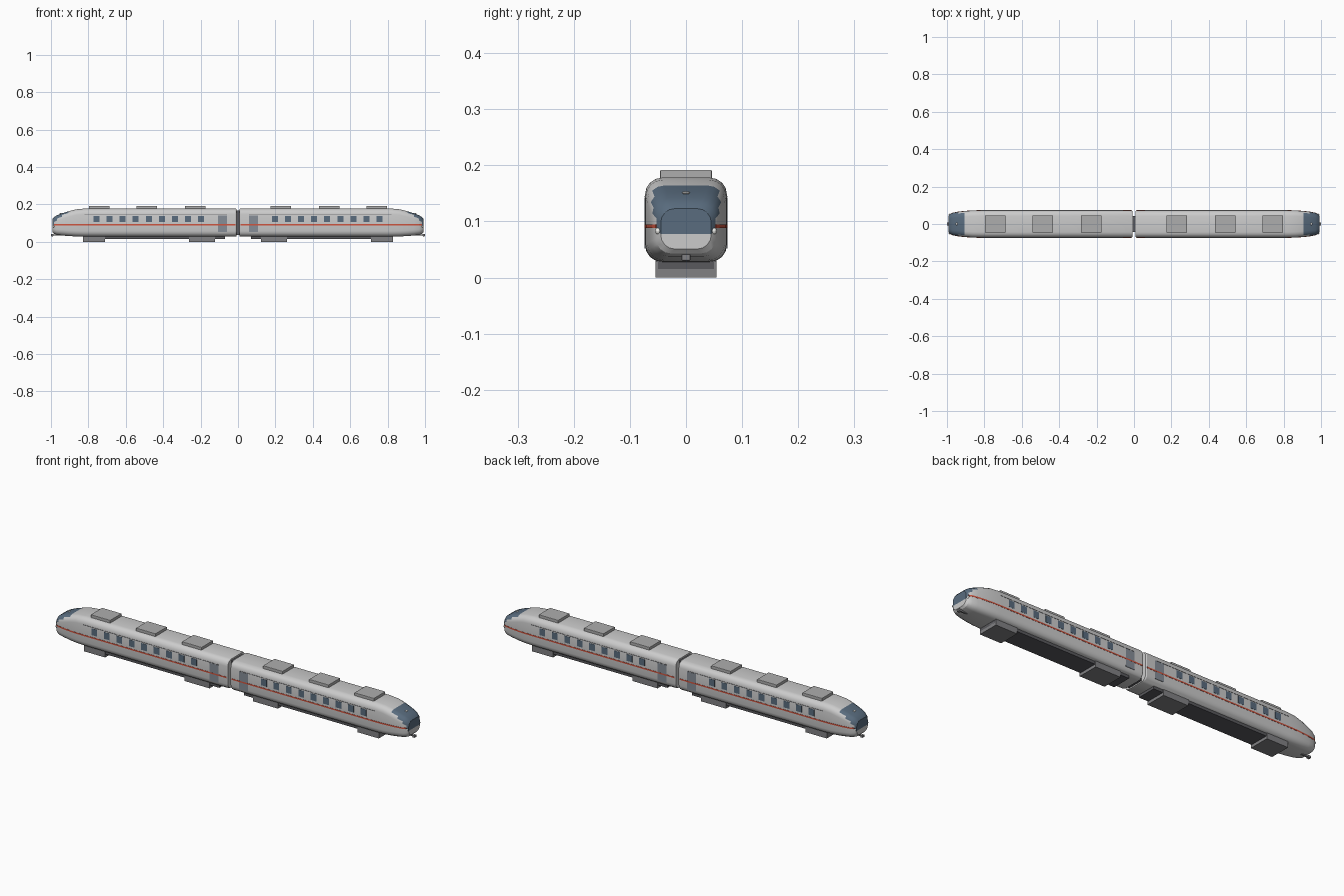
import bpy, bmesh, math

if "Cube" in bpy.data.objects:
    bpy.data.objects.remove(bpy.data.objects["Cube"])

def mat(name, c):
    m = bpy.data.materials.new(name)
    m.diffuse_color = (*c, 1)
    m.use_nodes = True
    m.node_tree.nodes["Principled BSDF"].inputs["Base Color"].default_value = m.diffuse_color
    return m

SHELL = mat("shell_grey", (.62, .62, .60))
GLASS = mat("glass_blue", (.10, .15, .21))
DOOR = mat("door_grey", (.24, .27, .31))
RED = mat("stripe_red", (.62, .09, .05))
DARK = mat("underframe_dark", (.10, .10, .11))
METAL = mat("metal_grey", (.22, .22, .23))
ROOF = mat("roof_grey", (.42, .42, .42))
LAMP = mat("lamp_white", (.85, .85, .82))

def finish(name, bm, mats):
    bmesh.ops.recalc_face_normals(bm, faces=bm.faces)
    me = bpy.data.meshes.new(name)
    bm.to_mesh(me)
    bm.free()
    ob = bpy.data.objects.new(name, me)
    bpy.context.collection.objects.link(ob)
    for m in mats:
        me.materials.append(m)
    return ob

def box(name, x, y, z, m, bevel=0):
    """Box from (min, max) pairs."""
    x = sorted(x)
    y = sorted(y)
    bm = bmesh.new()
    bmesh.ops.create_cube(bm, size=1)
    for v in bm.verts:
        for i, (a, b) in enumerate((x, y, z)):
            v.co[i] = a if v.co[i] < 0 else b
    ob = finish(name, bm, [m])
    if bevel:
        mod = ob.modifiers.new("bevel", 'BEVEL')
        mod.width = bevel
        mod.segments = 2
    return ob

# Body stations: x, half width, bottom z, top z, corner radius, waist z
STATIONS = [
    (.008, .070, .030, .176, .030, .100), (.014, .073, .028, .178, .030, .100),
    (.82, .073, .028, .178, .030, .100), (.865, .072, .029, .174, .030, .100),
    (.905, .069, .031, .164, .030, .099), (.94, .065, .034, .153, .030, .096),
    (.968, .060, .038, .142, .028, .091), (.984, .053, .043, .132, .026, .083),
    (.992, .045, .051, .123, .025, .078)]
SEG = 4

def half_section(hw, zb, zt, r, waist):
    arc = [math.pi / 2 * i / SEG for i in range(SEG + 1)]
    low = [(hw - r + r * math.sin(a), zb + r - r * math.cos(a)) for a in arc]
    high = [(hw - r + r * math.cos(a), zt - r + r * math.sin(a)) for a in arc]
    return low + [(hw, waist)] + high

def car_body(s, label):
    bm = bmesh.new()
    rings = []
    for x, *rest in STATIONS:
        h = half_section(*rest)
        pts = h + [(-y, z) for y, z in reversed(h)]
        rings.append([bm.verts.new((s * x, y, z)) for y, z in pts])
    n = len(rings[0])
    half = n // 2
    for k in range(len(rings) - 1):
        for i in range(n):
            j = (i + 1) % n
            f = bm.faces.new((rings[k][i], rings[k][j], rings[k + 1][j], rings[k + 1][i]))
            row = min(i, n - 2 - i) if i < n - 1 else -1
            # windscreen wraps the upper nose, widening toward the tip
            first = {4: 8, 5: 7, 6: 6, 7: 5}.get(k, 99)
            if row >= first:
                f.material_index = 1
    # end caps as strips: glass above the waist, shell below
    for ring, nose in ((rings[0], False), (rings[-1], True)):
        for i in range(half - 1):
            f = bm.faces.new((ring[i], ring[i + 1], ring[n - 2 - i], ring[n - 1 - i]))
            f.material_index = 1 if nose and i >= 5 else 0
    ob = finish(label + "_car_body", bm, [SHELL, GLASS])
    bpy.ops.object.select_all(action='DESELECT')
    ob.select_set(True)
    bpy.context.view_layer.objects.active = ob
    bpy.ops.object.shade_smooth_by_angle(angle=math.radians(25))

def stripe(s, t, label):
    bm = bmesh.new()
    prev = None
    for x, hw, *_ in STATIONS[1:-1]:
        cur = [bm.verts.new((s * x, t * (hw + d), z))
               for d, z in ((-.001, .088), (.001, .088), (.001, .095), (-.001, .095))]
        if prev:
            for i in range(4):
                j = (i + 1) % 4
                bm.faces.new((prev[i], prev[j], cur[j], cur[i]))
        else:
            bm.faces.new(cur)
        prev = cur
    bm.faces.new(prev)
    finish(label + "_stripe", bm, [RED])

for s, end in ((-1, "left"), (1, "right")):
    car_body(s, end)

    # side details
    for t, side in ((-1, "front"), (1, "back")):
        tag = f"{end}_{side}"
        stripe(s, t, tag)
        skin = (t * .070, t * .0738)
        for i in range(9):
            c = s * (.197 + .07 * i)
            box(f"{tag}_window_{i + 1}", (c - .016, c + .016), skin, (.105, .139), GLASS)
        box(tag + "_door", (s * .058, s * .108), skin, (.052, .142), DOOR)
        box(tag + "_gutter", (s * .06, s * .82), (t * .070, t * .0742), (.143, .1455), METAL)
        # headlight
        bm = bmesh.new()
        bmesh.ops.create_uvsphere(bm, u_segments=12, v_segments=8, radius=.006)
        ob = finish(tag + "_headlight", bm, [LAMP])
        ob.location = (s * .985, t * .049, .083)

    # roof units
    for i, c in enumerate((.228, .487, .742)):
        box(f"{end}_roof_unit_{i + 1}", (s * (c - .055), s * (c + .055)),
            (-.046, .046), (.172, .192), ROOF, .002)

    # underframe, bogies and coupler
    box(end + "_underframe", (s * .07, s * .83), (-.050, .050), (.015, .034), DARK)
    for i, (a, b) in enumerate(((.122, .263), (.71, .83))):
        box(f"{end}_bogie_{i + 1}", (s * a, s * b), (-.054, .054), (0, .03), METAL)
    box(end + "_coupler_bar", (s * .95, s * .992), (-.004, .004), (.033, .040), METAL)
    box(end + "_coupler_head", (s * .986, s * 1.0), (-.008, .008), (.030, .042), METAL, .002)

    # marker lamp at the top of the windscreen
    bm = bmesh.new()
    bmesh.ops.create_uvsphere(bm, u_segments=12, v_segments=6, radius=1)
    ob = finish(end + "_marker_lamp", bm, [LAMP])
    ob.scale = (.006, .007, .003)
    ob.location = (s * .948, 0, .151)

# gangway between the cars
box("gangway", (-.012, .012), (-.042, .042), (.036, .168), DARK)
